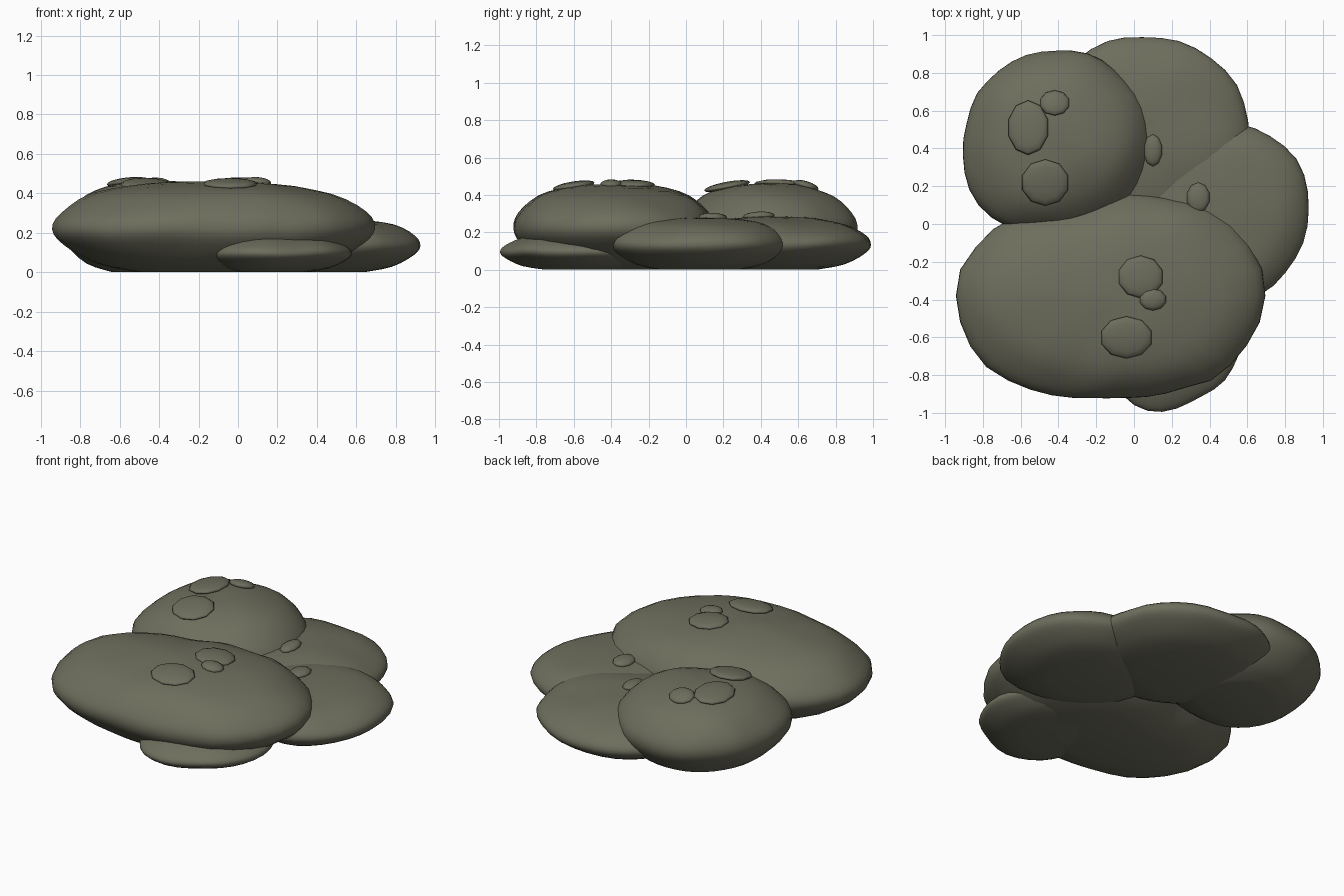
import bpy, bmesh, math
from mathutils import Vector, noise
from mathutils.bvhtree import BVHTree

if "Cube" in bpy.data.objects:
    bpy.data.objects.remove(bpy.data.objects["Cube"], do_unlink=True)

stone = bpy.data.materials.new("grey_green_stone")
stone.use_nodes = True
stone.diffuse_color = (0.155, 0.155, 0.11, 1)
bsdf = next(n for n in stone.node_tree.nodes if n.type == 'BSDF_PRINCIPLED')
bsdf.inputs["Base Color"].default_value = stone.diffuse_color
bsdf.inputs["Roughness"].default_value = 0.9


def catmull(a, b, c, d, t):
    return b + 0.5 * t * (c - a + t * (2*a - 5*b + 4*c - d + t * (3*(b - c) + d - a)))


def finish(bm, name):
    bmesh.ops.recalc_face_normals(bm, faces=bm.faces)
    for f in bm.faces:
        f.smooth = True
    mesh = bpy.data.meshes.new(name)
    bm.to_mesh(mesh)
    mesh.materials.append(stone)
    obj = bpy.data.objects.new(name, mesh)
    bpy.context.collection.objects.link(obj)
    return obj


# Shared side profile of a boulder: radius share, height share
PROFILE = [Vector(p) for p in [(0.45, 0), (0.72, 0.1), (0.93, 0.31), (1, 0.48),
                               (0.94, 0.66), (0.73, 0.86), (0.4, 0.97), (0.06, 1)]]
STEPS = 3


def boulder(name, x, y, height, radii):
    """Flattened stone lofted from outline radii at equal angles."""
    n, last = len(radii), len(PROFILE) - 1
    outline = [catmull(radii[i-1], radii[i], radii[(i+1) % n], radii[(i+2) % n], k / STEPS)
               for i in range(n) for k in range(STEPS)]
    side = [catmull(PROFILE[max(i-1, 0)], PROFILE[i], PROFILE[i+1],
                    PROFILE[min(i+2, last)], k / STEPS)
            for i in range(last) for k in range(STEPS)] + [PROFILE[-1]]
    bm = bmesh.new()
    rings = []
    for r, h in side:
        ring = []
        for j, radius in enumerate(outline):
            a = math.tau * j / len(outline)
            p = Vector((x + radius * r * math.cos(a), y + radius * r * math.sin(a), height * h))
            # gentle lumps, none on the base
            lump = noise.noise(p * 4) * 0.022 * min(1, h * 5)
            p += Vector((math.cos(a) * lump * r, math.sin(a) * lump * r, lump * 0.4))
            p.z = max(p.z, 0)
            ring.append(bm.verts.new(p))
        rings.append(ring)
    for lo, hi in zip(rings, rings[1:]):
        for j in range(len(lo)):
            k = (j + 1) % len(lo)
            bm.faces.new((lo[j], lo[k], hi[k], hi[j]))
    bm.faces.new(rings[0])
    bm.faces.new(rings[-1])
    return finish(bm, name)


stones = [
    boulder("front_boulder", -0.13, -0.38, 0.46,
            [.82, .76, .61, .53, .52, .71, .82, .75, .6, .55, .6, .74]),
    boulder("back_right_boulder", -0.41, 0.45, 0.46,
            [.5, .48, .48, .47, .48, .48, .5, .53, .53, .48, .48, .5]),
    boulder("back_slab", 0.05, 0.45, 0.285,
            [.57, .56, .55, .55, .55, .52, .5, .5, .5, .5, .5, .54]),
    boulder("left_slab", 0.4, 0.08, 0.28,
            [.53, .53, .5, .45, .45, .45, .45, .45, .45, .47, .53, .53]),
    boulder("front_slab", 0.15, -0.55, 0.2,
            [.43, .42, .4, .4, .35, .32, .3, .34, .42, .45, .42, .43]),
]

# Search tree over all stones, used to seat the pebbles
verts, faces = [], []
for s in stones:
    base = len(verts)
    verts += [v.co.copy() for v in s.data.vertices]
    faces += [[base + i for i in p.vertices] for p in s.data.polygons]
tree = BVHTree.FromPolygons(verts, faces)


def pebble(name, x, y, rx, ry):
    """Small flat pebble lying along the surface beneath it."""
    spot, normal, _, _ = tree.ray_cast(Vector((x, y, 2)), Vector((0, 0, -1)))
    bm = bmesh.new()
    bmesh.ops.create_uvsphere(bm, u_segments=10, v_segments=8, radius=1)
    bmesh.ops.scale(bm, vec=(rx, ry, 0.024), verts=bm.verts)
    obj = finish(bm, name)
    obj.location = spot + normal * 0.004
    obj.rotation_mode = 'QUATERNION'
    obj.rotation_quaternion = Vector((0, 0, 1)).rotation_difference(normal)


for i, spec in enumerate([(-0.56, 0.51, .11, .145), (-0.42, 0.64, .08, .07),
                          (-0.47, 0.22, .128, .125), (0.1, 0.39, .05, .085),
                          (0.34, 0.14, .062, .08), (0.035, -0.28, .122, .113),
                          (0.1, -0.4, .072, .058), (-0.04, -0.6, .14, .113)]):
    pebble(f"pebble_{i + 1}", *spec)
